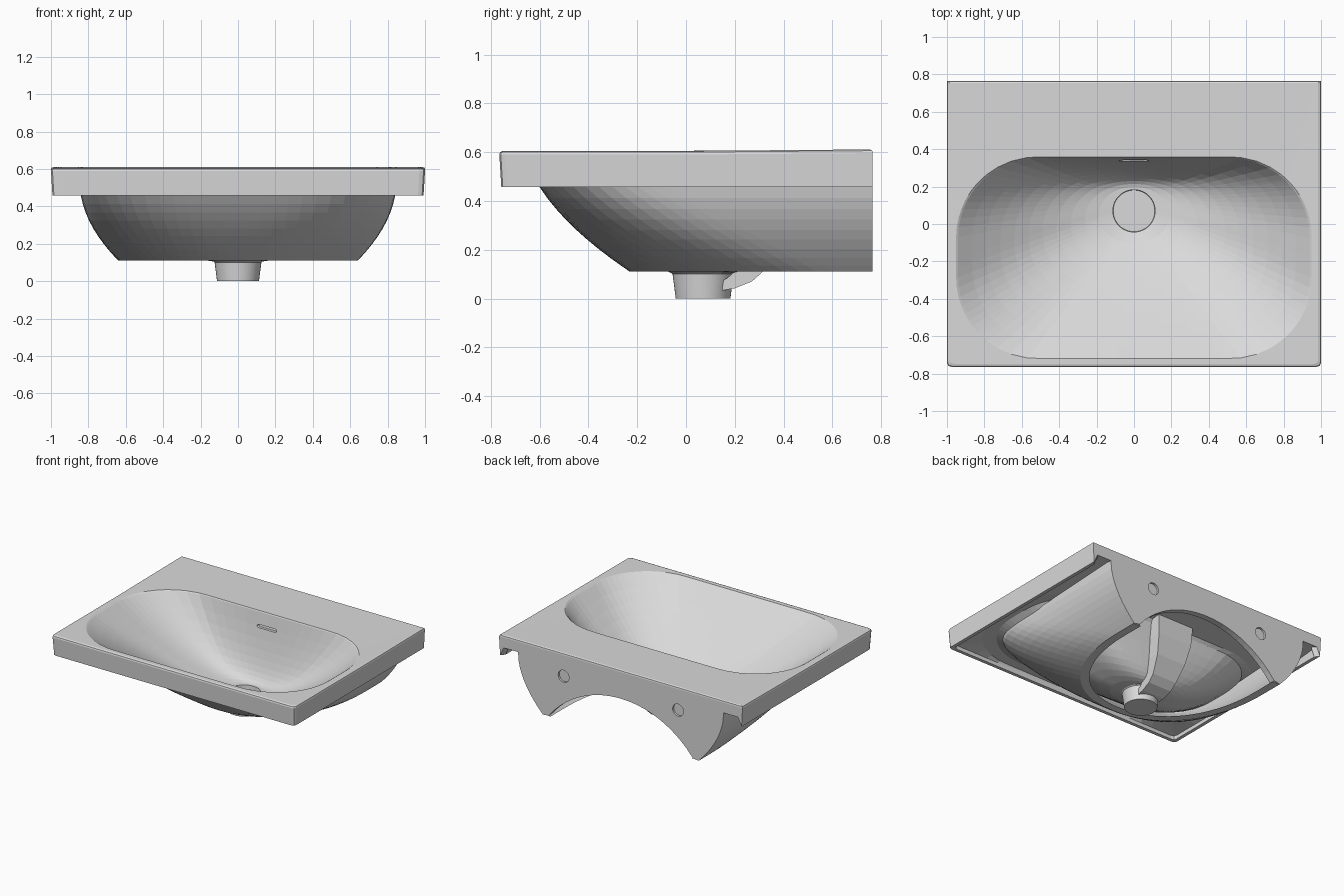
import bpy, bmesh, math

if "Cube" in bpy.data.objects:
    bpy.data.objects.remove(bpy.data.objects["Cube"], do_unlink=True)

COLOR = (0.7, 0.7, 0.7, 1)
ceramic = bpy.data.materials.new("grey_ceramic")
ceramic.use_nodes = True
ceramic.diffuse_color = COLOR
ceramic.node_tree.nodes["Principled BSDF"].inputs["Base Color"].default_value = COLOR

TOP, RIM, RECESS, FLOOR = 0.605, 0.457, 0.485, 0.11
BACK, BACK_RECESS = 0.765, 0.525
DRAIN_Y = 0.07


def finish(name, bm):
    bmesh.ops.recalc_face_normals(bm, faces=bm.faces)
    mesh = bpy.data.meshes.new(name)
    bm.to_mesh(mesh)
    bm.free()
    mesh.materials.append(ceramic)
    obj = bpy.data.objects.new(name, mesh)
    bpy.context.collection.objects.link(obj)
    return obj


def loft(name, rings):
    """Bridge a list of equal-length closed point rings and cap the ends."""
    bm = bmesh.new()
    vr = [[bm.verts.new(p) for p in ring] for ring in rings]
    n = len(vr[0])
    for a, b in zip(vr, vr[1:]):
        for i in range(n):
            j = (i + 1) % n
            bm.faces.new((a[i], a[j], b[j], b[i]))
    bm.faces.new(vr[0])
    bm.faces.new(vr[-1])
    return finish(name, bm)


def cut(obj, cutter):
    cutter.hide_render = True
    cutter.hide_viewport = True
    mod = obj.modifiers.new("cut", "BOOLEAN")
    mod.operation, mod.solver, mod.object = "DIFFERENCE", "EXACT", cutter


# Square perimeter samples shared by every ring of the basin
steps = [-1, -0.97] + [-0.9 + 0.1 * i for i in range(19)] + [0.97]
square = ([(s, -1) for s in steps] + [(1, s) for s in steps]
          + [(-s, 1) for s in steps] + [(-1, -s) for s in steps])


def squircle(u, v, n):
    k = (abs(u) ** n + abs(v) ** n) ** (1 / n)
    return u / k, v / k


def opening(u, v, hx=0.94, hy=0.533, radius=0.43):
    """Rounded rectangle outline of the bowl."""
    x, y = u * hx, v * hy
    cx = max(radius - hx, min(hx - radius, x))
    cy = max(radius - hy, min(hy - radius, y))
    k = radius / math.hypot(x - cx, y - cy)
    return cx + (x - cx) * k, cy + (y - cy) * k - 0.178


def drain(r, z):
    return [(r * x, DRAIN_Y + r * y, z) for x, y in (squircle(u, v, 2) for u, v in square)]


def rect(hx, front, back, z, notch=False):
    ring = []
    for u, v in square:
        k = 0.992 if abs(u) == 1 and v == -1 else 1
        rise = 0
        if z > 0.58:
            rise = 0.006 * max(0, v)
        elif z == RECESS:
            rise = (BACK_RECESS - RECESS) * max(0, v) ** 2
        elif notch and v == 1 and abs(u) < 0.98:
            rise = BACK_RECESS - 0.005 - z
        ring.append((u * hx * k, (v * back if v > 0 else v * front) * k, z + rise))
    return ring


def bowl(r, grow=0.0, drop=0.0, limit=9):
    """Ring between the drain (r=0) and the opening (r=1), rounder near the drain."""
    ring = []
    for u, v in square:
        cx, cy = squircle(u, v, 2)
        ox, oy = opening(u, v)
        ox = 0.94 * cx * (1 - r) + ox * r
        oy = (0.533 * cy - 0.178) * (1 - r) + oy * r
        x = 0.113 * cx * (1 - r) + ox * r
        y = (DRAIN_Y + 0.113 * cy) * (1 - r) + oy * r
        power = 1.55 - 0.35 * max(0, -cy) ** 2 + 0.9 * max(0, cy) ** 2
        z = 0.13 + 0.468 * r ** power
        ring.append((x + grow * cx, y + grow * cy, min(z - drop, limit)))
    return ring


# Basin: underside, hanging rim, deck, bowl and drain in one skin
levels = [i / 11 for i in range(12)]
rings = [drain(0.112, 0), drain(0.125, 0.1)]
rings += [bowl(r, 0.018, 0.025, RECESS + 0.015) for r in levels]
rings += [rect(0.967, 0.732, 0.735, RECESS), rect(0.967, 0.732, 0.735, RIM, True),
          rect(0.992, 0.757, BACK, RIM, True), rect(1, BACK, BACK, 0.59),
          rect(0.997, 0.762, BACK - 0.002, 0.6), rect(0.985, 0.75, 0.755, TOP)]
rings.append([(x * 1.012, y * 1.012, TOP) for x, y, z in bowl(1)])
rings += [bowl(r) for r in reversed(levels)]
rings.append(drain(0.111, 0.1))
basin = loft("basin", rings)

# Overflow slot in the back wall of the bowl
slot = [(math.cos(a), math.sin(a)) for a in (math.tau * i / 16 for i in range(16))]
cut(basin, loft("slot_cutter", [
    [(0.015 * c + math.copysign(0.065, c), y, 0.5 + 0.012 * s) for c, s in slot]
    for y in (0.27, 0.40)]))


# Skirt wrapped round the front and sides of the bowl
def skirt_half_width(t):
    return 0.64 + 0.2 * (1.7 * t - 0.7 * t * t)


def skirt_line(t, inset):
    """Open outline at height t, running from one back end round the front."""
    w = skirt_half_width(t) - inset
    front = -0.23 - 0.37 * (1.4 * t - 0.4 * t * t) + inset
    centre, n = 0.6 * max(0, 1 - t), 2.2 + 1.8 * min(t, 1)
    arc = [(math.cos(math.pi * i / 40), -math.sin(math.pi * i / 40)) for i in range(41)]
    pts = [squircle(c, s, n) for c, s in arc]
    z = FLOOR + (RIM - FLOOR) * t
    line = [(w * x, centre + (centre - front) * y, z) for x, y in pts]
    end = BACK_RECESS if t > 1 else z
    return [(w, BACK - 0.005, end)] + line + [(-w, BACK - 0.005, end)]


heights = [(i / 9) ** 1.2 for i in range(10)] + [1.08]
outer = [skirt_line(t, 0) for t in heights]
inner = [skirt_line(t, 0.06 - 0.045 * t) for t in reversed(heights)]
# Each cross-section runs up the outside and down the inside
loft("skirt", list(zip(*(outer + inner))))

# Back panel with a wide arch underneath
side = [(skirt_half_width(t), FLOOR + (RIM - FLOOR) * t) for t in reversed(heights)]
side[0] = (side[0][0], BACK_RECESS - 0.004)
arch_r, arch_x = 0.76, 0.59
arch = [(x, 0.4 - arch_r + math.sqrt(arch_r ** 2 - x * x))
        for x in (arch_x * (1 - i / 12) for i in range(25))]
outline = side + arch + [(-x, z) for x, z in reversed(side)]
panel = loft("back_panel", [[(x, y, z) for x, z in outline] for y in (0.72, BACK)])

# Shallow wall fixing holes
for sign in (-1, 1):
    cut(panel, loft("fixing_hole_cutter", [
        [(sign * 0.47 + 0.045 * c, y, 0.44 + 0.045 * s) for c, s in slot]
        for y in (0.75, 0.9)]))

# Overflow channel behind the bowl, widening upwards: outer y, z, inner y, z, half width
path = [(0.13, 0.03, 0.13, 0.06, 0.085), (0.2, 0.042, 0.17, 0.085, 0.09),
        (0.27, 0.07, 0.21, 0.12, 0.095), (0.32, 0.115, 0.25, 0.15, 0.1),
        (0.39, 0.23, 0.3, 0.23, 0.12), (0.43, 0.37, 0.335, 0.37, 0.14),
        (0.44, 0.53, 0.365, 0.53, 0.15)]
loft("overflow_channel", [
    [(-w, y, z), (w, y, z), (w, iy, iz), (-w, iy, iz)] for y, z, iy, iz, w in path])
